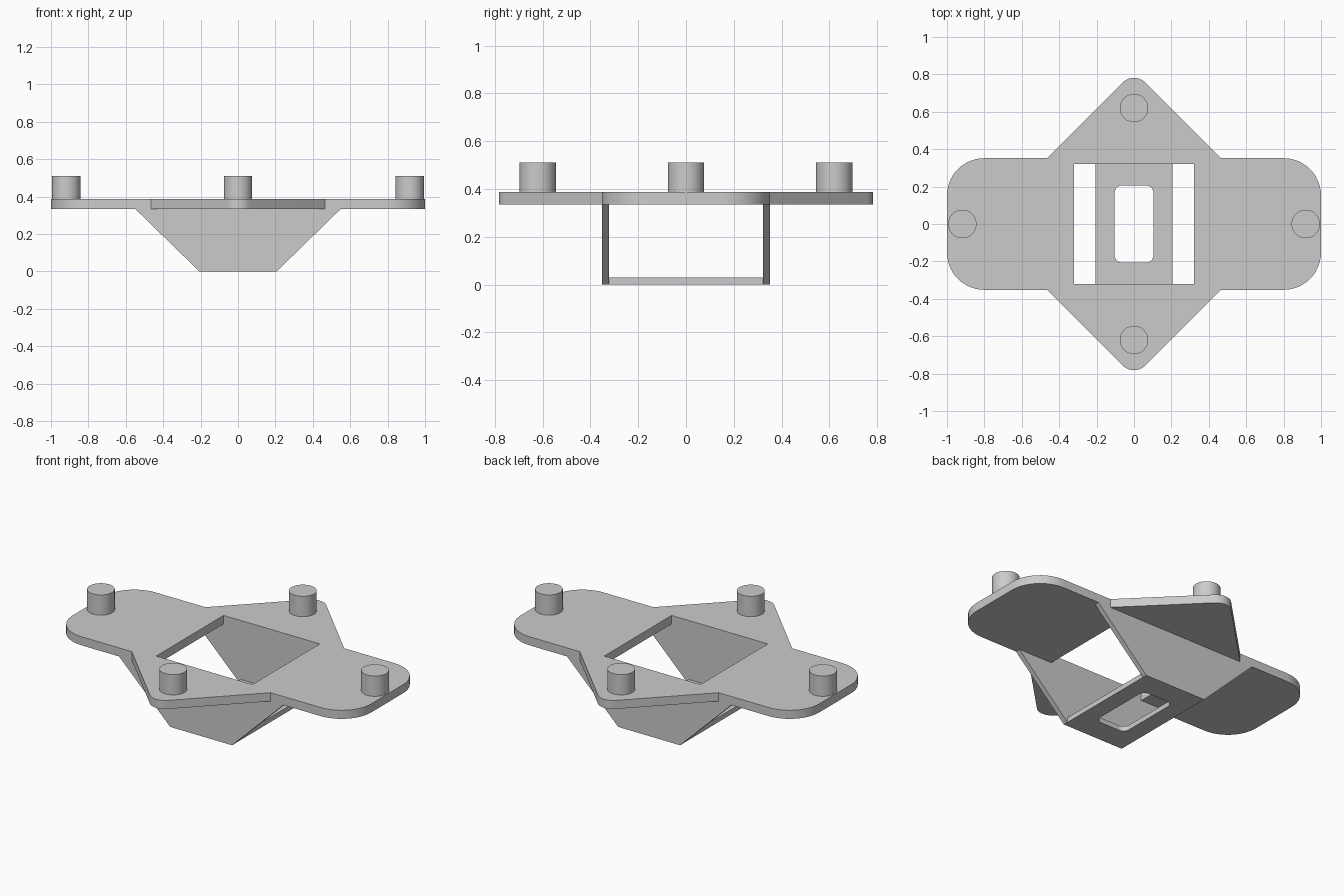
import bpy, bmesh, math
from mathutils import Vector

if "Cube" in bpy.data.objects:
    bpy.data.objects.remove(bpy.data.objects["Cube"])


def rounded(corners, steps=12):
    """Turn (x, y, radius) corners into an outline with filleted corners."""
    out = []
    for i, (x, y, r) in enumerate(corners):
        p = Vector((x, y))
        if r == 0:
            out.append(p)
            continue
        a = (Vector(corners[i - 1][:2]) - p).normalized()
        b = (Vector(corners[(i + 1) % len(corners)][:2]) - p).normalized()
        half = a.angle(b) / 2
        centre = p + (a + b).normalized() * (r / math.sin(half))
        start = p + a * (r / math.tan(half)) - centre
        end = p + b * (r / math.tan(half)) - centre
        sweep = start.angle_signed(end)
        for k in range(steps + 1):
            t = -sweep * k / steps
            c, s = math.cos(t), math.sin(t)
            out.append(centre + Vector((start.x * c - start.y * s,
                                        start.x * s + start.y * c)))
    return out


def slab(name, outlines, thickness, location, rot_x=0.0):
    """Extrude filled outlines (later ones are holes), centred on location."""
    cu = bpy.data.curves.new(name, 'CURVE')
    cu.dimensions = '2D'
    cu.fill_mode = 'BOTH'
    cu.extrude = thickness / 2
    for pts in outlines:
        sp = cu.splines.new('POLY')
        sp.points.add(len(pts) - 1)
        for q, p in zip(sp.points, pts):
            q.co = (p.x, p.y, 0, 1)
        sp.use_cyclic_u = True
    ob = bpy.data.objects.new(name, cu)
    bpy.context.collection.objects.link(ob)
    ob.location = location
    ob.rotation_euler.x = rot_x
    bpy.ops.object.select_all(action='DESELECT')
    ob.select_set(True)
    bpy.context.view_layer.objects.active = ob
    bpy.ops.object.convert(target='MESH')
    ob = bpy.context.object
    bm = bmesh.new()
    bm.from_mesh(ob.data)
    bmesh.ops.remove_doubles(bm, verts=bm.verts, dist=1e-4)
    bmesh.ops.recalc_face_normals(bm, faces=bm.faces)
    bm.to_mesh(ob.data)
    bm.free()
    bpy.ops.object.shade_smooth_by_angle(angle=math.radians(30))
    return ob


def box(hx, hy, r=0.0):
    return rounded([(-hx, -hy, r), (hx, -hy, r), (hx, hy, r), (-hx, hy, r)])


Z0, Z1 = 0.335, 0.387      # underside and top of plate
W, IN = 0.352, 0.322       # half depth of bracket, outside and inside

# Top plate: rounded bar with a pointed ear front and back, square window
half = [(-1, -W, 0.2), (-0.465, -W, 0), (0, -W - 0.465, 0.085),
        (0.465, -W, 0), (1, -W, 0.2)]
outline = half + [(-x, -y, r) for x, y, r in half]
slab("top_plate", [rounded(outline), box(0.322, IN)], Z1 - Z0,
     (0, 0, (Z0 + Z1) / 2))

# Hanging tapered side walls
wall = rounded([(-0.207, 0, 0), (0.207, 0, 0), (0.55, Z0, 0), (-0.55, Z0, 0)])
for name, s in (("front_wall", -1), ("back_wall", 1)):
    slab(name, [wall], W - IN, (0, s * (W + IN) / 2, 0), math.pi / 2)

# Bottom floor with rounded slot
slab("floor", [box(0.207, IN), box(0.104, 0.206, 0.04)], 0.03, (0, 0, 0.015))

# Locating pegs
for name, x, y in (("left_peg", -0.918, 0), ("right_peg", 0.918, 0),
                   ("front_peg", 0, -0.62), ("back_peg", 0, 0.62)):
    bpy.ops.mesh.primitive_cylinder_add(vertices=48, radius=0.076,
                                        depth=0.51 - Z1,
                                        location=(x, y, (0.51 + Z1) / 2))
    bpy.context.object.name = name
    bpy.ops.object.shade_smooth_by_angle(angle=math.radians(30))
